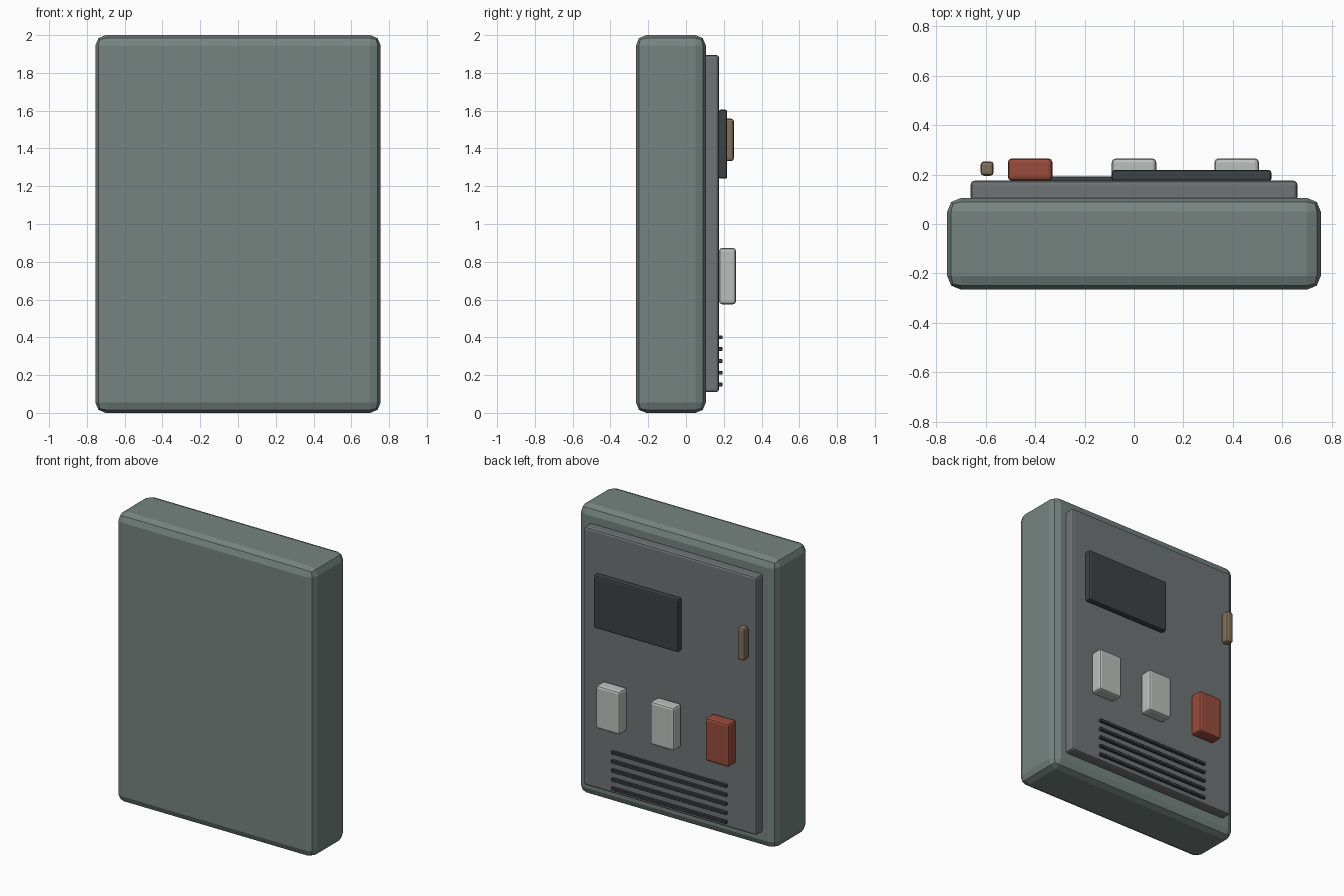
import bpy, bmesh
from mathutils import Vector

if "Cube" in bpy.data.objects:
    bpy.data.objects.remove(bpy.data.objects["Cube"])


def material(name, rgb):
    m = bpy.data.materials.new(name)
    m.diffuse_color = (*rgb, 1)
    m.use_nodes = True
    m.node_tree.nodes["Principled BSDF"].inputs["Base Color"].default_value = m.diffuse_color
    return m


def box(name, lo, hi, bevel, mat=None, segments=2):
    """Box between two corners with rounded edges."""
    lo, hi = Vector(lo), Vector(hi)
    size, mid = hi - lo, (hi + lo) / 2
    bm = bmesh.new()
    bmesh.ops.create_cube(bm, size=1)
    for v in bm.verts:
        v.co = Vector(a * b for a, b in zip(v.co, size))
    if bevel:
        bmesh.ops.bevel(bm, geom=bm.edges[:], offset=bevel, segments=segments,
                        profile=0.5, affect='EDGES')
    mesh = bpy.data.meshes.new(name)
    bm.to_mesh(mesh)
    bm.free()
    ob = bpy.data.objects.new(name, mesh)
    ob.location = mid
    if mat:
        mesh.materials.append(mat)
    bpy.context.collection.objects.link(ob)
    return ob


green = material("casing_green", (0.18, 0.23, 0.215))
grey = material("panel_grey", (0.16, 0.175, 0.175))
dark = material("dark_plastic", (0.045, 0.055, 0.06))
pale = material("pale_button", (0.5, 0.53, 0.5))
red = material("red_button", (0.32, 0.07, 0.045))
brown = material("brown_latch", (0.22, 0.16, 0.1))

# Main casing and rear service panel
box("casing", (-0.755, -0.265, 0), (0.755, 0.105, 2), 0.055, green)
box("panel", (-0.66, 0.095, 0.11), (0.66, 0.175, 1.895), 0.015, grey)

# Display and latch
box("display", (-0.09, 0.173, 1.24), (0.555, 0.218, 1.605), 0.01, dark)
box("latch", (-0.62, 0.195, 1.333), (-0.567, 0.253, 1.558), 0.014, brown)

# Row of push buttons
for x, name, mat in ((-0.42, "stop_button", red),
                     (0, "middle_button", pale),
                     (0.415, "end_button", pale)):
    box(name, (x - 0.09, 0.175, 0.575), (x + 0.09, 0.265, 0.873), 0.016, mat)

# Vent slats
for i in range(5):
    z = 0.15 + i * 0.0625
    box(f"vent_slat_{i + 1}", (-0.44, 0.168, z - 0.01),
        (0.44, 0.193, z + 0.01), 0.003, dark, 1)
